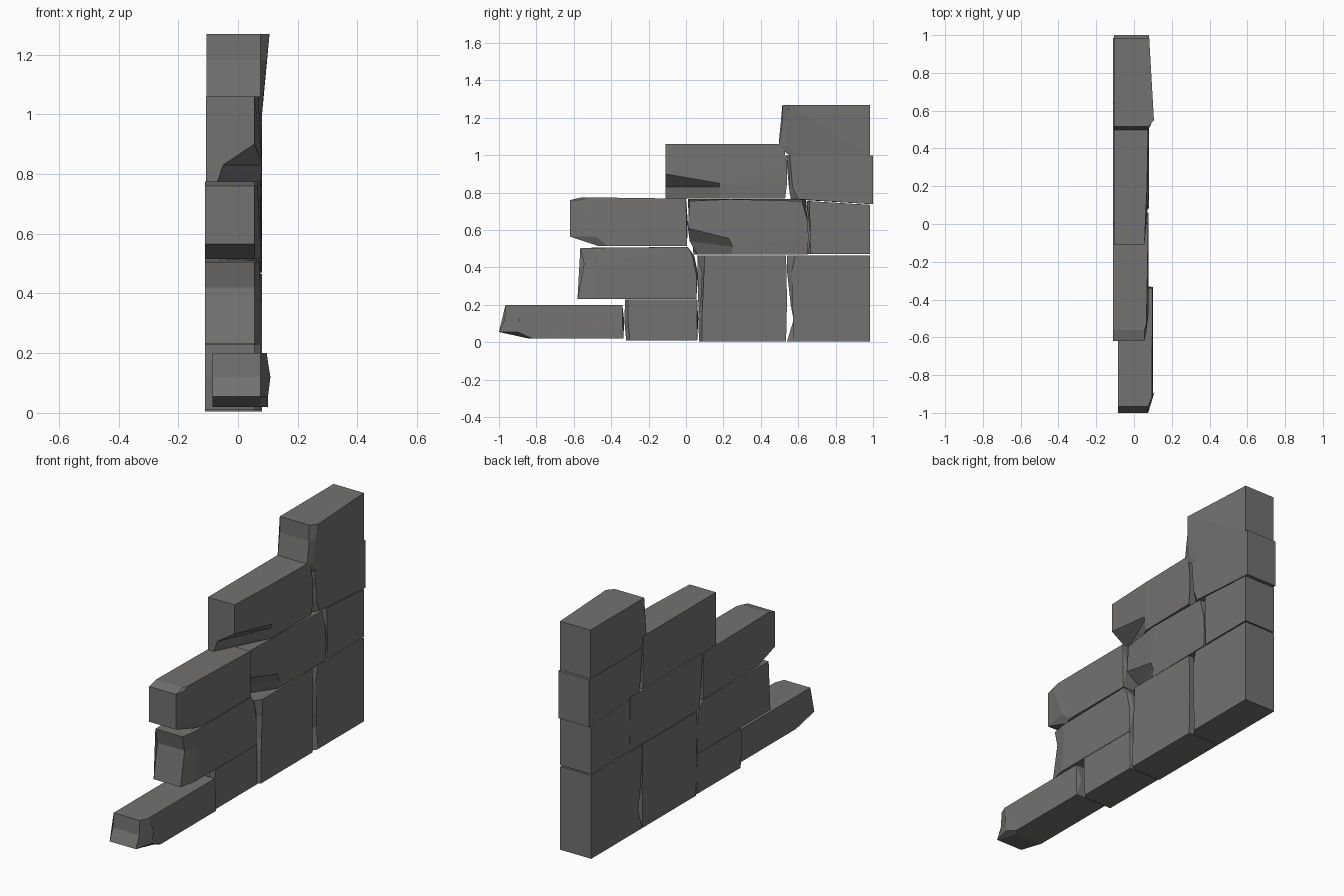
import bpy, bmesh

stone_mat = bpy.data.materials.new("dark grey stone")
stone_mat.diffuse_color = (0.17, 0.168, 0.165, 1)


def loft(name, rings):
    """Skin equal-length rings of 3D points and cap both ends."""
    bm = bmesh.new()
    vs = [[bm.verts.new(p) for p in r] for r in rings]
    n = len(rings[0])
    for a, b in zip(vs, vs[1:]):
        for i in range(n):
            j = (i + 1) % n
            bm.faces.new((a[i], a[j], b[j], b[i]))
    caps = [bm.faces.new(vs[0][::-1]), bm.faces.new(vs[-1])]
    bmesh.ops.triangulate(bm, faces=caps)
    bmesh.ops.recalc_face_normals(bm, faces=bm.faces[:])
    me = bpy.data.meshes.new(name)
    bm.to_mesh(me)
    bm.free()
    me.materials.append(stone_mat)
    ob = bpy.data.objects.new(name, me)
    bpy.context.collection.objects.link(ob)


def stone(name, pts, back=-0.11, front=0.08, shoulder=0.055):
    """Side outline of (y, z, y shift at front face, front x offset), with a worn front edge."""
    pts = [tuple(p) + (0,) * (4 - len(p)) for p in pts]
    loft(name, [
        [(back, y, z) for y, z, d, o in pts],
        [(shoulder if d else front + o, y, z) for y, z, d, o in pts],
        [(front + o + 0.0005, y + d, z) for y, z, d, o in pts]])


# Bottom course
stone("base_stone_toe", [
    (-0.965, 0.20, 0.05, -0.005), (-0.34, 0.20, 0, -0.003), (-0.33, 0.11, -0.01, 0.0),
    (-0.335, 0.02, 0, 0.0), (-0.84, 0.02, 0.02, 0.0), (-1.0, 0.055, 0.10, 0.0),
    (-0.97, 0.12, 0.08, 0.008)], back=-0.085, front=0.10, shoulder=0.075)
stone("base_stone_small", [
    (-0.325, 0.23, 0.015), (0.06, 0.23), (0.065, 0.12, -0.01), (0.06, 0.01),
    (-0.32, 0.01, 0.02), (-0.33, 0.12, 0.02)], front=0.075)
stone("base_stone_square", [
    (0.06, 0.465, 0.04), (0.535, 0.465), (0.54, 0.22), (0.535, 0.005),
    (0.07, 0.005, 0.015), (0.065, 0.13, 0.02), (0.08, 0.25, 0.025), (0.085, 0.37, 0.015)])
stone("base_stone_corner", [
    (0.54, 0.465, 0.045), (0.985, 0.465), (0.985, 0.005), (0.54, 0.005, 0.035),
    (0.575, 0.12, 0.06), (0.56, 0.20, 0.05), (0.54, 0.38, 0.025)])

# Second course
stone("second_stone_end", [
    (-0.565, 0.505, 0.08, -0.005), (0.01, 0.51), (0.045, 0.46, -0.01), (0.065, 0.36, -0.01),
    (0.055, 0.232), (-0.58, 0.232, 0.09), (-0.545, 0.42, 0.08)], front=0.075)
stone("second_stone_upper", [
    (-0.62, 0.76, 0.05, -0.01), (-0.56, 0.775, 0.03, -0.01), (0.0, 0.768), (0.01, 0.64, -0.01),
    (0.005, 0.515), (-0.47, 0.515, 0.05), (-0.62, 0.565, 0.14)], front=0.075)


# Stones with a chipped lower corner, lofted along the wall
def chipped(name, rings):
    loft(name, [[(x, y + dy, z) for x, z, dy in sec] for y, sec in rings])


chipped("middle_stone_chipped", [
    (0.01, [(-0.11, 0.765, 0), (0.055, 0.755, 0.01), (0.055, 0.61, 0), (-0.03, 0.54, 0.01),
            (-0.05, 0.47, 0.05), (-0.11, 0.47, 0.03)]),
    (0.24, [(-0.11, 0.765, 0), (0.075, 0.765, 0), (0.08, 0.555, -0.01), (0.08, 0.51, 0.01),
            (0.075, 0.47, 0), (-0.11, 0.47, 0)]),
    (0.64, [(-0.11, 0.765, 0.0), (0.08, 0.755, -0.02), (0.08, 0.65, 0.01), (0.08, 0.56, 0.015),
            (0.08, 0.47, 0.01), (-0.11, 0.47, 0.01)])])
chipped("upper_stone_chipped", [
    (-0.11, [(-0.107, 1.06, 0), (0.055, 1.06, 0), (0.055, 0.90, 0), (-0.05, 0.83, 0),
             (-0.07, 0.77, 0), (-0.107, 0.77, 0)]),
    (0.18, [(-0.107, 1.06, 0), (0.068, 1.06, 0), (0.08, 0.85, 0), (0.08, 0.83, 0),
            (0.075, 0.77, 0), (-0.107, 0.77, 0)]),
    (0.53, [(-0.107, 1.06, 0), (0.075, 1.06, -0.01), (0.08, 0.95, 0.01), (0.08, 0.85, 0.01),
            (0.08, 0.77, 0), (-0.107, 0.77, 0)])])

# Right-hand end column
stone("column_stone_lower", [
    (0.645, 0.755, 0.015), (0.985, 0.735), (0.985, 0.472), (0.65, 0.472, 0.015),
    (0.665, 0.56, 0.015), (0.655, 0.66, 0.015)])
stone("column_stone_middle", [
    (0.535, 1.0, 0.02), (1.0, 1.0), (1.0, 0.738), (0.56, 0.765, 0.04),
    (0.55, 0.83, 0.02), (0.55, 0.90, 0.015)], back=-0.107)
stone("column_stone_top", [
    (0.515, 1.268, 0.035, 0.025), (0.985, 1.268), (0.985, 1.0), (0.55, 1.0, 0.03),
    (0.495, 1.05, 0.045, 0.003), (0.515, 1.18, 0.025, 0.015)], back=-0.105, shoulder=0.075)
